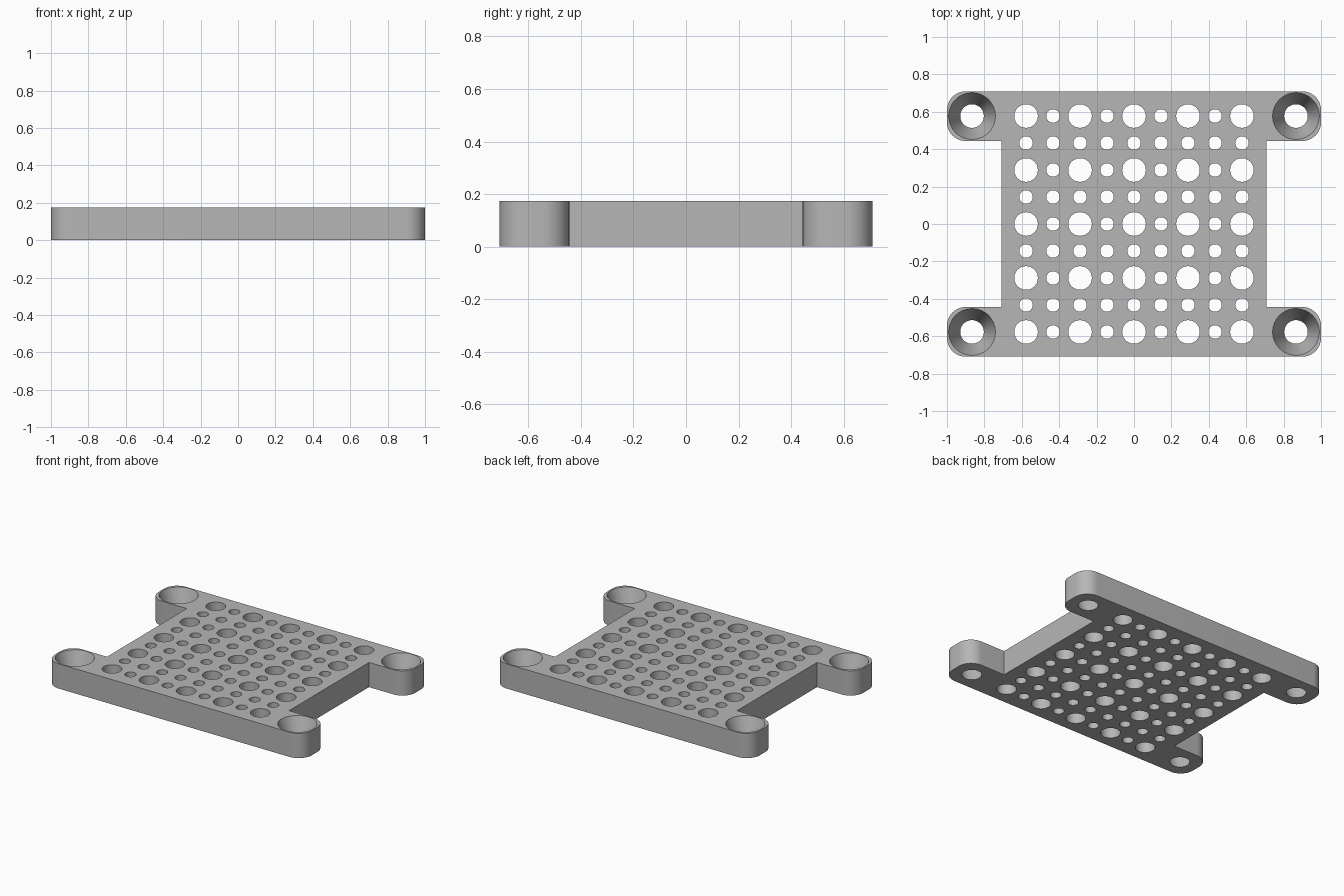
import bpy, bmesh
from mathutils import Matrix

cube = bpy.data.objects.get("Cube")
if cube:
    bpy.data.objects.remove(cube, do_unlink=True)

HEIGHT = 0.174      # plate thickness
BODY = 0.709        # half width of the square body
ARM_Y = 0.444       # inner edge of the corner lugs
PITCH = 0.1443      # spacing of the hole grid
MARGIN = 0.02       # overshoot of the cutters

grey = bpy.data.materials.new("plain grey")
grey.use_nodes = True
colour = (0.47, 0.47, 0.47, 1)
grey.diffuse_color = colour
grey.node_tree.nodes["Principled BSDF"].inputs["Base Color"].default_value = colour


def make_object(name, bm):
    bmesh.ops.recalc_face_normals(bm, faces=bm.faces)
    mesh = bpy.data.meshes.new(name)
    bm.to_mesh(mesh)
    bm.free()
    mesh.materials.append(grey)
    obj = bpy.data.objects.new(name, mesh)
    bpy.context.collection.objects.link(obj)
    return obj


def add_hole(bm, x, y, low, high, sides):
    # Tapered drill through the plate, slopes continued past both faces
    extra = (high - low) / HEIGHT * MARGIN
    bmesh.ops.create_cone(
        bm, cap_ends=True, segments=sides, radius1=low - extra,
        radius2=high + extra, depth=HEIGHT + 2 * MARGIN,
        matrix=Matrix.Translation((x, y, HEIGHT / 2)))


# Plate: square body with four lugs, rounded at the outer corners
quarter = [(BODY, 0), (BODY, ARM_Y), (1, ARM_Y), (1, BODY)]
right = [(x, -y) for x, y in reversed(quarter[1:])] + quarter[1:]
outline = right + [(-x, -y) for x, y in right]
bm = bmesh.new()
base = bm.faces.new([bm.verts.new((x, y, 0)) for x, y in outline])
top = bmesh.ops.extrude_face_region(bm, geom=[base], use_keep_orig=True)["geom"]
bmesh.ops.translate(bm, vec=(0, 0, HEIGHT),
                    verts=[v for v in top if isinstance(v, bmesh.types.BMVert)])
corners = [e for e in bm.edges
           if all(abs(v.co.x) > 0.99 for v in e.verts)
           and abs(e.verts[0].co.z - e.verts[1].co.z) > 0.1]
bmesh.ops.bevel(bm, geom=corners, offset=0.1, segments=12, profile=0.5,
                affect='EDGES')
plate = make_object("perforated_plate", bm)

# Drills: a nine by nine grid of holes and four tapered screw holes
bm = bmesh.new()
for i in range(-4, 5):
    for j in range(-4, 5):
        large = i % 2 == 0 and j % 2 == 0
        radius = 0.063 if large else 0.036
        add_hole(bm, i * PITCH, j * PITCH, radius, radius, 48 if large else 32)
for sx in (-1, 1):
    for sy in (-1, 1):
        add_hole(bm, sx * 0.866, sy * 4 * PITCH, 0.063, 0.125, 64)
drills = make_object("hole_cutter", bm)
drills.hide_render = True

# Cut the holes, then shade the curved walls smooth
cut = plate.modifiers.new("holes", 'BOOLEAN')
cut.operation = 'DIFFERENCE'
cut.solver = 'EXACT'
cut.object = drills
bpy.ops.object.select_all(action='DESELECT')
plate.select_set(True)
bpy.context.view_layer.objects.active = plate
bpy.ops.object.modifier_apply(modifier=cut.name)
bpy.data.objects.remove(drills, do_unlink=True)
bpy.ops.object.shade_smooth_by_angle()
